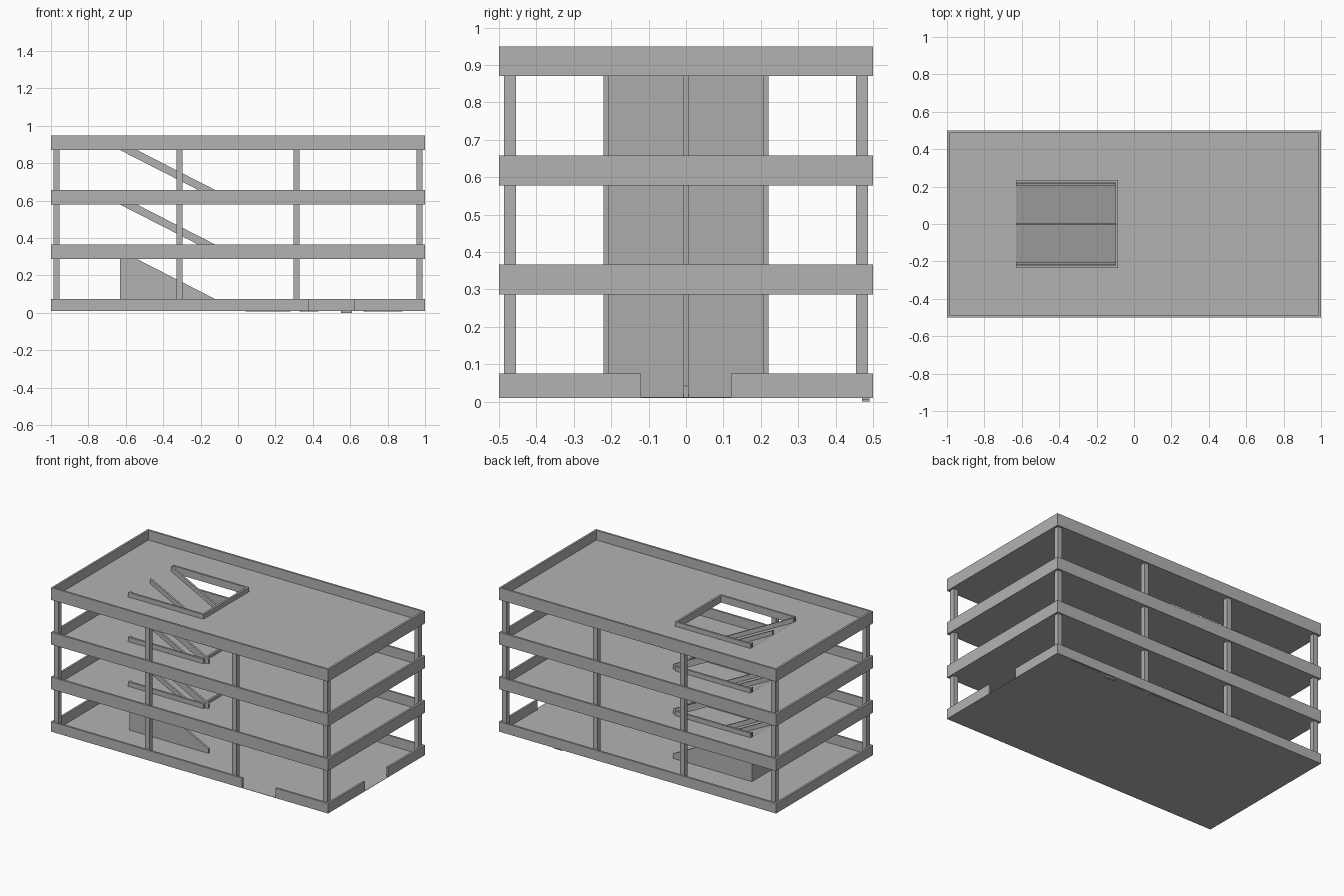
import bpy
import bmesh
from mathutils import Vector

cube = bpy.data.objects.get("Cube")
if cube:
    bpy.data.objects.remove(cube, do_unlink=True)

# One plain concrete colour for the whole building
concrete = bpy.data.materials.new("concrete grey")
concrete.use_nodes = True
grey = (0.45, 0.45, 0.45, 1)
concrete.diffuse_color = grey
concrete.node_tree.nodes["Principled BSDF"].inputs["Base Color"].default_value = grey

# Main dimensions
HALF_X, HALF_Y = 1.0, 0.5
WALL = 0.013
GROUND, STOREY = 0.012, 0.2915
SLAB, PARAPET, KERB = 0.0165, 0.063, 0.03
RAMP_TOP, RAMP_FOOT, RAMP_Y = -0.63, -0.06, 0.22
WELL_END, WELL_Y = -0.098, 0.222


def prism(name, outline, direction):
    """Extrude a closed 3D outline along a direction."""
    bm = bmesh.new()
    face = bm.faces.new([bm.verts.new(p) for p in outline])
    out = bmesh.ops.extrude_face_region(bm, geom=[face])["geom"]
    verts = [v for v in out if isinstance(v, bmesh.types.BMVert)]
    bmesh.ops.translate(bm, verts=verts, vec=Vector(direction))
    bmesh.ops.recalc_face_normals(bm, faces=bm.faces)
    mesh = bpy.data.meshes.new(name)
    bm.to_mesh(mesh)
    bm.free()
    mesh.materials.append(concrete)
    obj = bpy.data.objects.new(name, mesh)
    bpy.context.collection.objects.link(obj)
    return obj


def box(name, x0, x1, y0, y1, z0, z1):
    base = [(x0, y0, z0), (x1, y0, z0), (x1, y1, z0), (x0, y1, z0)]
    return prism(name, base, (0, 0, z1 - z0))


def side_profile(name, points, y0, y1):
    """Extrude an x-z profile across y."""
    return prism(name, [(x, y0, z) for x, z in points], (0, y1 - y0, 0))


def cut(obj, cutters):
    """Subtract the cutters, keep the result and drop the cutters."""
    for cutter in cutters:
        mod = obj.modifiers.new("cut", "BOOLEAN")
        mod.operation, mod.solver, mod.object = "DIFFERENCE", "EXACT", cutter
    bpy.context.view_layer.update()
    graph = bpy.context.evaluated_depsgraph_get()
    mesh = bpy.data.meshes.new_from_object(obj.evaluated_get(graph))
    obj.modifiers.clear()
    obj.data = mesh
    for cutter in cutters:
        bpy.data.objects.remove(cutter, do_unlink=True)


for level in range(4):
    floor = GROUND + level * STOREY
    thick = SLAB if level else 0.002

    # Deck with a parapet around it
    deck = box(f"deck_{level}", -HALF_X, HALF_X, -HALF_Y, HALF_Y,
               floor - thick, floor + PARAPET)
    ix, iy = HALF_X - WALL, HALF_Y - WALL
    cutters = [box("recess", -ix, ix, -iy, iy, floor, floor + 0.2)]
    if level:
        cutters.append(box("well", RAMP_TOP, WELL_END, -WELL_Y, WELL_Y,
                           floor - 0.1, floor + 0.15))
    else:
        # Vehicle gates in the front and end walls
        cutters.append(box("front_gate", 0.38, 0.62, -0.6, -0.4, floor, floor + 0.15))
        cutters.append(box("end_gate", 0.9, 1.1, -0.12, 0.12, floor, floor + 0.15))
    cut(deck, cutters)

    # Kerb on three sides of the ramp opening
    if level:
        a, b = WELL_Y, WELL_Y + WALL
        end = WELL_END + WALL
        outline = [(RAMP_TOP, -b), (end, -b), (end, b), (RAMP_TOP, b),
                   (RAMP_TOP, a), (WELL_END, a), (WELL_END, -a), (RAMP_TOP, -a)]
        prism(f"opening_kerb_{level}", [(x, y, floor) for x, y in outline], (0, 0, KERB))

    if level == 3:
        continue
    above = floor + STOREY

    # Columns along the front and back
    for i, x in enumerate((-0.97, -0.314, 0.314, 0.97)):
        for side, y in (("front", -0.471), ("back", 0.471)):
            box(f"{side}_column_{level}_{i}", x - 0.016, x + 0.016,
                y - 0.016, y + 0.016, floor, above - SLAB)

    # Ramp, solid underneath on the ground floor
    heel = (RAMP_FOOT - 0.032, floor)
    under = [heel, (RAMP_TOP, above - SLAB)] if level else [(RAMP_TOP, floor)]
    side_profile(f"ramp_{level}", [(RAMP_TOP, above), (RAMP_FOOT, floor)] + under,
                 -RAMP_Y, RAMP_Y)

    # Ramp kerbs: two edges and the lane divider
    rail = [(RAMP_TOP, above), (RAMP_TOP, above + KERB),
            (RAMP_FOOT, floor + KERB), (RAMP_FOOT, floor)]
    for part, y in (("front", -RAMP_Y + WALL / 2), ("middle", 0), ("back", RAMP_Y - WALL / 2)):
        side_profile(f"{part}_ramp_kerb_{level}", rail, y - WALL / 2, y + WALL / 2)

# Shallow footings under the back edge
for i, (x0, x1, z) in enumerate(((0.04, 0.28, 0.006), (0.33, 0.43, 0.006),
                                 (0.55, 0.61, 0.0), (0.67, 0.88, 0.006))):
    box(f"footing_{i}", x0, x1, 0.47, 0.49, z, 0.01)
